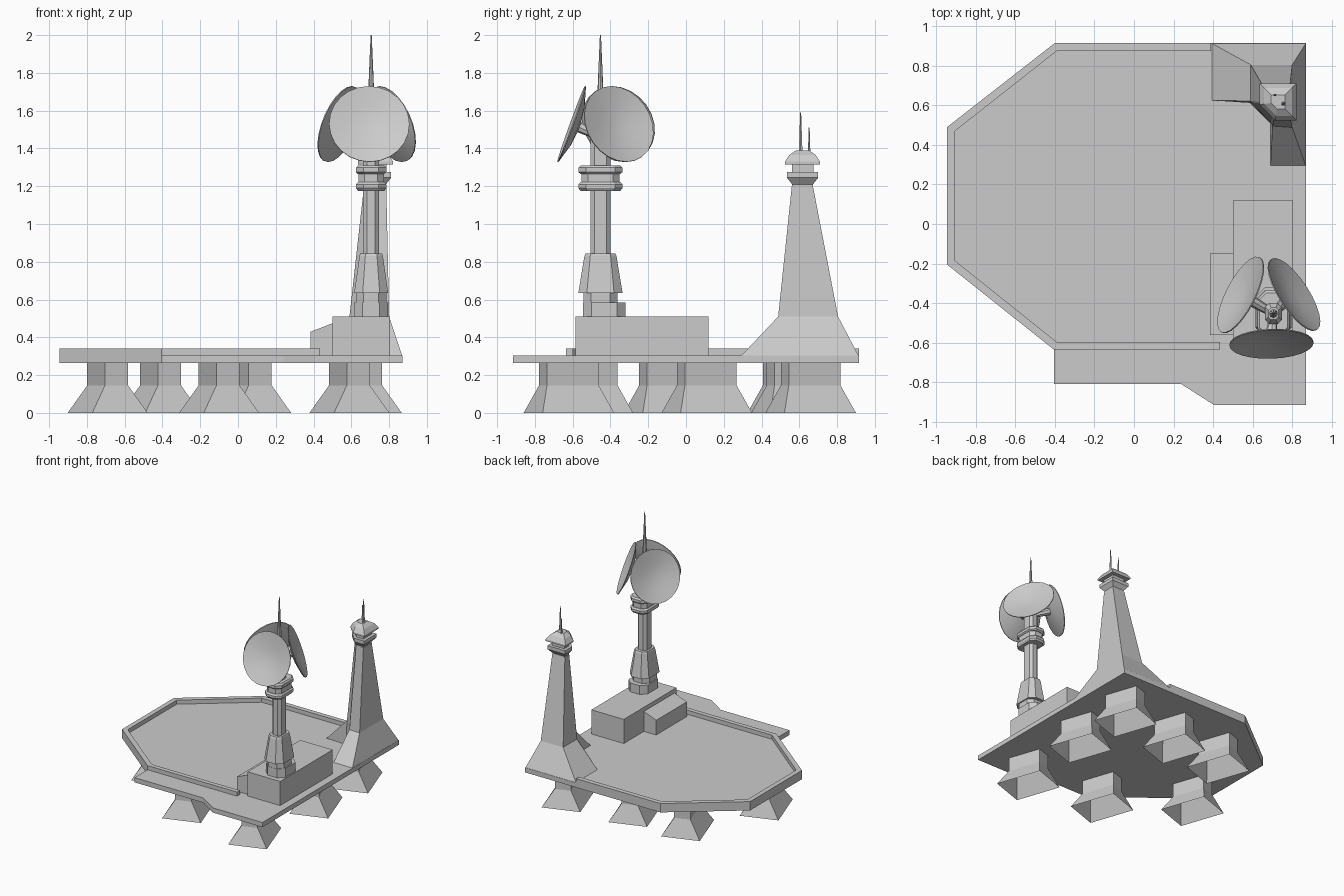
import bpy, bmesh
from math import cos, sin, pi, radians
from mathutils import Vector

if "Cube" in bpy.data.objects:
    bpy.data.objects.remove(bpy.data.objects["Cube"])


def make(name, verts, faces):
    me = bpy.data.meshes.new(name)
    me.from_pydata(verts, [], faces)
    bm = bmesh.new()
    bm.from_mesh(me)
    bmesh.ops.recalc_face_normals(bm, faces=bm.faces)
    bm.to_mesh(me)
    bm.free()
    ob = bpy.data.objects.new(name, me)
    bpy.context.collection.objects.link(ob)
    return ob


def loft(name, rings, caps=True):
    """Join (z, outline) rings of equal point count and cap both ends."""
    n = len(rings[0][1])
    verts = [(x, y, z) for z, pts in rings for x, y in pts]
    faces = [(k*n + i, k*n + (i+1) % n, (k+1)*n + (i+1) % n, (k+1)*n + i)
             for k in range(len(rings) - 1) for i in range(n)]
    if caps:
        faces += [tuple(range(n)), tuple(range(len(verts) - n, len(verts)))]
    return make(name, verts, faces)


def rect(x0, x1, y0, y1):
    return [(x0, y0), (x1, y0), (x1, y1), (x0, y1)]


def chamfered(cx, cy, hx, hy, c=0.3):
    c *= min(hx, hy)
    return [(cx + a, cy + b) for a, b in (
        (-hx + c, -hy), (hx - c, -hy), (hx, -hy + c), (hx, hy - c),
        (hx - c, hy), (-hx + c, hy), (-hx, hy - c), (-hx, -hy + c))]


def stack(name, cx, cy, profile, c=0.5):
    return loft(name, [(z, chamfered(cx, cy, hx, hy, c)) for z, hx, hy in profile])


def rod(name, p, q, r0, r1, n=8):
    p, q = Vector(p), Vector(q)
    rot = (q - p).to_track_quat('Z', 'Y')
    verts = [c + rot @ Vector((r*cos(2*pi*i/n), r*sin(2*pi*i/n), 0))
             for c, r in ((p, r0), (q, r1)) for i in range(n)]
    faces = [(i, (i+1) % n, n + (i+1) % n, n + i) for i in range(n)]
    return make(name, verts, faces + [tuple(range(n)), tuple(range(n, 2*n))])


# Platform deck
deck = [(-0.4, 0.915), (0.87, 0.915), (0.87, -0.915), (0.405, -0.915), (0.24, -0.81),
        (-0.405, -0.81), (-0.405, -0.635), (-0.945, -0.205), (-0.945, 0.49)]
loft("deck", [(0.265, deck), (0.305, deck)])

# Raised rim around the landing area
rim = [(0.435, -0.635), (-0.405, -0.635), (-0.945, -0.205), (-0.945, 0.49), (-0.4, 0.915),
       (0.39, 0.915), (0.39, 0.875), (-0.39, 0.875), (-0.905, 0.47), (-0.905, -0.185),
       (-0.39, -0.597), (0.435, -0.597)]
loft("deck_rim", [(0.266, rim), (0.34, rim)])


# Flared open-bottomed feet, all turned slightly
def foot_outline(cx, cy, hx, hy, turn=19):
    c, s = cos(radians(turn)), sin(radians(turn))
    return [(cx + x*c - y*s, cy + x*s + y*c) for x, y in rect(-hx, hx, -hy, hy)]


for i, (x, y) in enumerate([(0.59, -0.62), (0.655, 0.11), (0.645, 0.66), (-0.1, -0.52),
                            (0.07, 0.585), (-0.41, 0.565), (-0.69, -0.09)]):
    loft(f"foot_{i + 1}", [(0, foot_outline(x, y, 0.155, 0.2)),
                           (0.145, foot_outline(x, y, 0.065, 0.145)),
                           (0.27, foot_outline(x, y, 0.065, 0.145))], caps=False)

# Equipment housing and its sloped side box
house = rect(0.5, 0.805, -0.585, 0.12)
loft("housing", [(0.3, house), (0.51, house)])
side = make("side_box",
            [(x, y, z) for y in (-0.56, -0.15)
             for x, z in ((0.385, 0.3), (0.51, 0.3), (0.51, 0.478), (0.385, 0.43))],
            [(0, 1, 2, 3), (4, 5, 6, 7), (0, 1, 5, 4), (1, 2, 6, 5), (2, 3, 7, 6), (3, 0, 4, 7)])

# Dish mast
mx, my = 0.705, -0.453
stack("mast_base", mx, my + 0.02, [(0.5, 0.09, 0.112), (0.585, 0.09, 0.112)])
stack("mast_column", mx, my, [
    (0.58, 0.08, 0.09), (0.635, 0.08, 0.09), (0.635, 0.09, 0.117), (0.83, 0.062, 0.085),
    (0.845, 0.058, 0.078), (0.845, 0.042, 0.053), (1.18, 0.042, 0.053)])
stack("mast_collar", mx, my, [
    (1.175, 0.07, 0.105), (1.19, 0.08, 0.117), (1.21, 0.08, 0.117), (1.222, 0.07, 0.105),
    (1.222, 0.068, 0.1), (1.265, 0.068, 0.1), (1.265, 0.07, 0.105), (1.275, 0.08, 0.117),
    (1.298, 0.08, 0.117), (1.31, 0.07, 0.105)])
stack("mast_head", mx, my, [(1.3, 0.042, 0.053), (1.52, 0.042, 0.053), (1.56, 0.025, 0.03)])
rod("mast_antenna", (mx, my, 1.55), (mx, my, 2.0), 0.022, 0.003)


# Three shallow dishes facing outward and tilted up
def dish(name, centre, heading, tilt=20, n=24):
    a, t = radians(heading), radians(tilt)
    nrm = Vector((cos(a)*cos(t), sin(a)*cos(t), sin(t)))
    rot = nrm.to_track_quat('Z', 'Y')
    c = Vector(centre)
    prof = [(0.03, -0.034), (0.11, -0.024), (0.213, 0), (0.213, -0.006),
            (0.11, -0.036), (0.03, -0.046)]
    verts = [c + rot @ Vector((r*cos(2*pi*i/n), r*sin(2*pi*i/n), z))
             for r, z in prof for i in range(n)]
    faces = [(k*n + i, k*n + (i+1) % n, (k+1)*n + (i+1) % n, (k+1)*n + i)
             for k in range(len(prof) - 1) for i in range(n)]
    faces += [tuple(range(n)), tuple(range(5*n, 6*n))]
    ob = make(name, verts, faces)
    bpy.context.view_layer.objects.active = ob
    ob.select_set(True)
    bpy.ops.object.shade_smooth_by_angle(angle=radians(30))
    ob.select_set(False)
    rod(name + "_arm", c - nrm*0.046, (mx, my, 1.46), 0.03, 0.02)


dish("front_dish", (0.695, -0.608, 1.53), -88)
dish("right_dish", (0.811, -0.355, 1.53), 33)
dish("left_dish", (0.537, -0.357, 1.53), 153)

# Corner tower with an L-shaped flared footing
loft("tower", [
    (0.3, [(0.39, 0.915), (0.39, 0.625), (0.585, 0.615), (0.69, 0.51),
           (0.69, 0.29), (0.87, 0.29), (0.87, 0.915)]),
    (0.51, [(0.59, 0.805), (0.59, 0.622), (0.594, 0.612), (0.69, 0.515),
            (0.70, 0.495), (0.80, 0.488), (0.80, 0.805)]),
    (1.2, [(0.667, 0.672), (0.667, 0.615), (0.669, 0.61), (0.71, 0.568),
           (0.715, 0.562), (0.785, 0.56), (0.785, 0.672)])])


# Tower cap: square rings with the inward corner cut off
def cap_ring(h):
    cx, cy, k = 0.728, 0.617, h*0.85
    return [(cx - h, cy + h), (cx - h, cy - h + k), (cx - h + k, cy - h),
            (cx + h, cy - h), (cx + h, cy + h)]


loft("tower_cap", [(z, cap_ring(h)) for z, h in (
    (1.19, 0.055), (1.21, 0.055), (1.245, 0.083), (1.275, 0.083), (1.275, 0.057),
    (1.315, 0.057), (1.315, 0.093), (1.33, 0.093), (1.365, 0.07), (1.39, 0.035))])
rod("tower_antenna_tall", (0.755, 0.607, 1.38), (0.755, 0.607, 1.59), 0.011, 0.003, 6)
rod("tower_antenna_short", (0.712, 0.652, 1.36), (0.712, 0.652, 1.51), 0.008, 0.003, 6)
